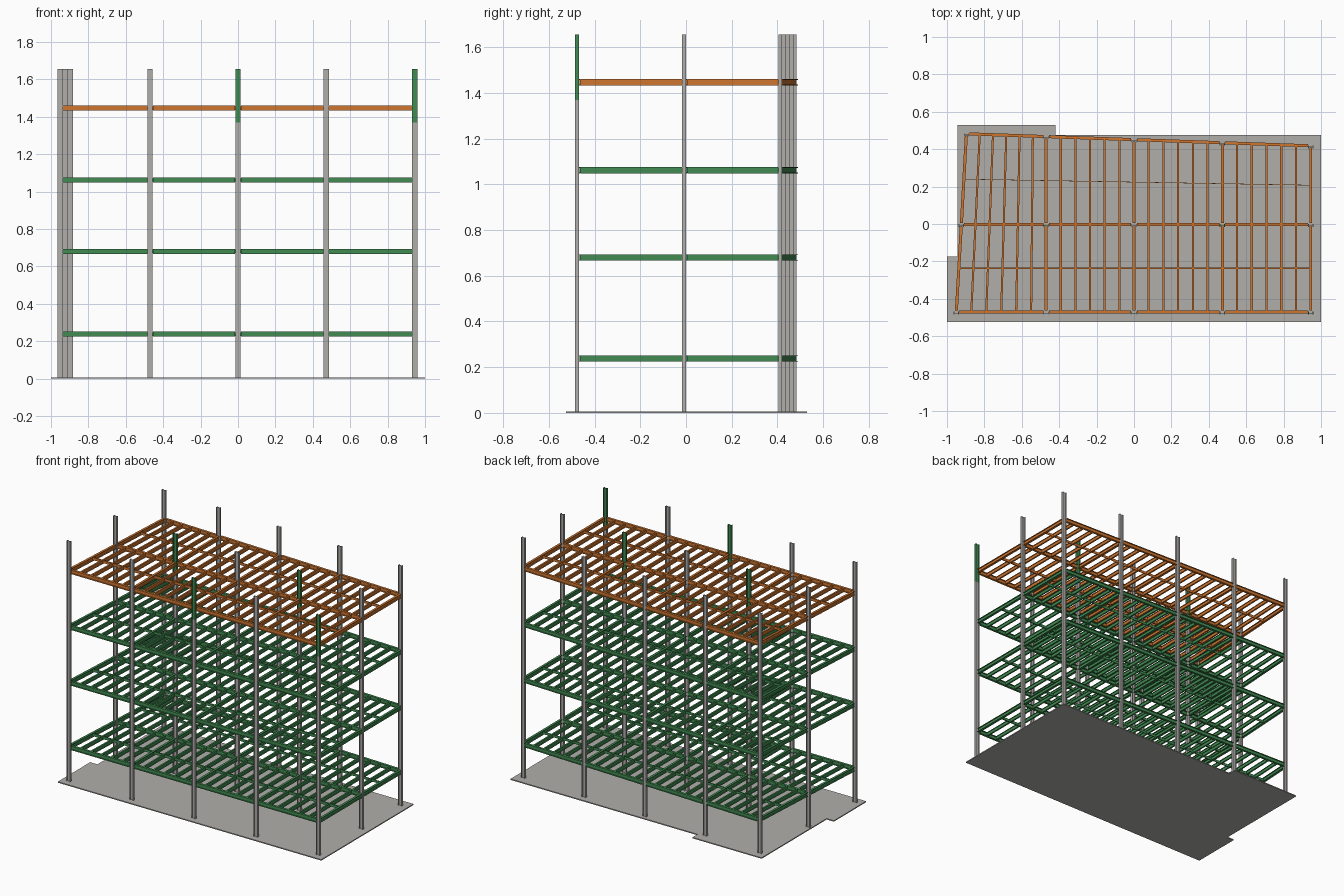
import bpy, bmesh
from mathutils import Vector

if "Cube" in bpy.data.objects:
    bpy.data.objects.remove(bpy.data.objects["Cube"])


def material(name, rgb):
    m = bpy.data.materials.new(name)
    m.use_nodes = True
    m.diffuse_color = (*rgb, 1)
    m.node_tree.nodes["Principled BSDF"].inputs["Base Color"].default_value = (*rgb, 1)
    return m


GREY = material("concrete grey", (0.44, 0.43, 0.41))
GREEN = material("steel green", (0.055, 0.26, 0.085))
ORANGE = material("steel orange", (0.62, 0.18, 0.03))


def make_object(name, bm, mat):
    bmesh.ops.recalc_face_normals(bm, faces=bm.faces)
    mesh = bpy.data.meshes.new(name)
    bm.to_mesh(mesh)
    bm.free()
    mesh.materials.append(mat)
    obj = bpy.data.objects.new(name, mesh)
    bpy.context.collection.objects.link(obj)


def i_section(width, depth, flange, web):
    """Outline of an I profile: flanges at both ends of the depth."""
    w, d, t, s = width / 2, depth / 2, flange, web / 2
    half = [(w, -d), (w, t - d), (s, t - d), (s, d - t), (w, d - t), (w, d)]
    return half + [(-u, v) for u, v in reversed(half)]


def rect_section(width, depth):
    w, d = width / 2, depth / 2
    return [(w, -d), (w, d), (-w, d), (-w, -d)]


def sweep(bm, section, a, b, up, trim=0.0):
    """Extrude a section straight from a to b; its depth runs along up."""
    a, b, up = Vector(a), Vector(b), Vector(up)
    axis = (b - a).normalized()
    side = axis.cross(up).normalized()
    a, b = a + axis * trim, b - axis * trim
    rings = [[bm.verts.new(p + side * u + up * v) for u, v in section] for p in (a, b)]
    n = len(section)
    for i in range(n):
        j = (i + 1) % n
        bm.faces.new((rings[0][i], rings[0][j], rings[1][j], rings[1][i]))
    for ring in rings:
        bm.faces.new(ring)


# Column grid: the left edge and the back edge are skewed
LINES_X = [-0.47, 0.0, 0.472, 0.945]


def back_y(x):
    return 0.451 - 0.035 * x


ROWS = [
    [(x, -0.471) for x in [-0.95] + LINES_X],
    [(x, -0.003) for x in [-0.923] + LINES_X],
    [(x, back_y(x)) for x in [-0.896] + LINES_X],
]
COLUMN_TOP, SPLICE = 1.655, 1.368
GREEN_TOPS = {(0, 2), (0, 4), (1, 1), (1, 3)}
COLUMN = i_section(0.016, 0.028, 0.004, 0.003)
GIRDER = i_section(0.016, 0.028, 0.004, 0.003)
JOIST = i_section(0.011, 0.026, 0.003, 0.002)

# Ground slab with stepped corners
bm = bmesh.new()
outline = [(-1, -0.525), (1, -0.525), (1, 0.475), (-0.42, 0.475),
           (-0.42, 0.53), (-0.945, 0.53), (-0.945, -0.175), (-1, -0.175)]
face = bm.faces.new([bm.verts.new((x, y, 0)) for x, y in outline])
top = bmesh.ops.extrude_face_region(bm, geom=[face])["geom"]
bmesh.ops.translate(bm, vec=(0, 0, 0.007),
                    verts=[v for v in top if isinstance(v, bmesh.types.BMVert)])
make_object("ground_slab", bm, GREY)

# Columns, some with a green upper length
columns, upper = bmesh.new(), bmesh.new()
for r, row in enumerate(ROWS):
    for c, (x, y) in enumerate(row):
        y -= 0.006
        split = (r, c) in GREEN_TOPS
        sweep(columns, COLUMN, (x, y, 0.004), (x, y, SPLICE if split else COLUMN_TOP), (1, 0, 0))
        if split:
            sweep(upper, COLUMN, (x, y, SPLICE), (x, y, COLUMN_TOP), (1, 0, 0))
make_object("columns", columns, GREY)
make_object("upper_columns", upper, GREEN)


def lerp3(a, b, t, z):
    return (*Vector(a).lerp(Vector(b), t), z)


def floor_frame(name, z, mat):
    girders, joists, bridging = bmesh.new(), bmesh.new(), bmesh.new()
    up = (0, 0, 1)
    # Girders along each row
    for row in ROWS:
        for a, b in zip(row, row[1:]):
            sweep(girders, GIRDER, (*a, z), (*b, z), up, 0.015)
    for r, (front, back) in enumerate(zip(ROWS, ROWS[1:])):
        # Cross beams on the column lines
        for a, b in zip(front, back):
            sweep(girders, GIRDER, (*a, z), (*b, z), up, 0.009)
        for c in range(4):
            # Five joists in each bay
            for k in range(1, 6):
                sweep(joists, JOIST, lerp3(front[c], front[c + 1], k / 6, z),
                      lerp3(back[c], back[c + 1], k / 6, z), up, 0.004)
            # Slim bridging at mid span
            sweep(bridging, rect_section(0.008 if r == 0 else 0.003, 0.018),
                  lerp3(front[c], back[c], 0.5, z),
                  lerp3(front[c + 1], back[c + 1], 0.5, z), up)
    make_object(name + "_girders", girders, mat)
    make_object(name + "_joists", joists, mat)
    make_object(name + "_bridging", bridging, mat)


# Three green floors and the orange roof frame
for i, z in enumerate((0.238, 0.68, 1.062)):
    floor_frame(f"floor_{i + 1}", z, GREEN)
floor_frame("roof", 1.446, ORANGE)
